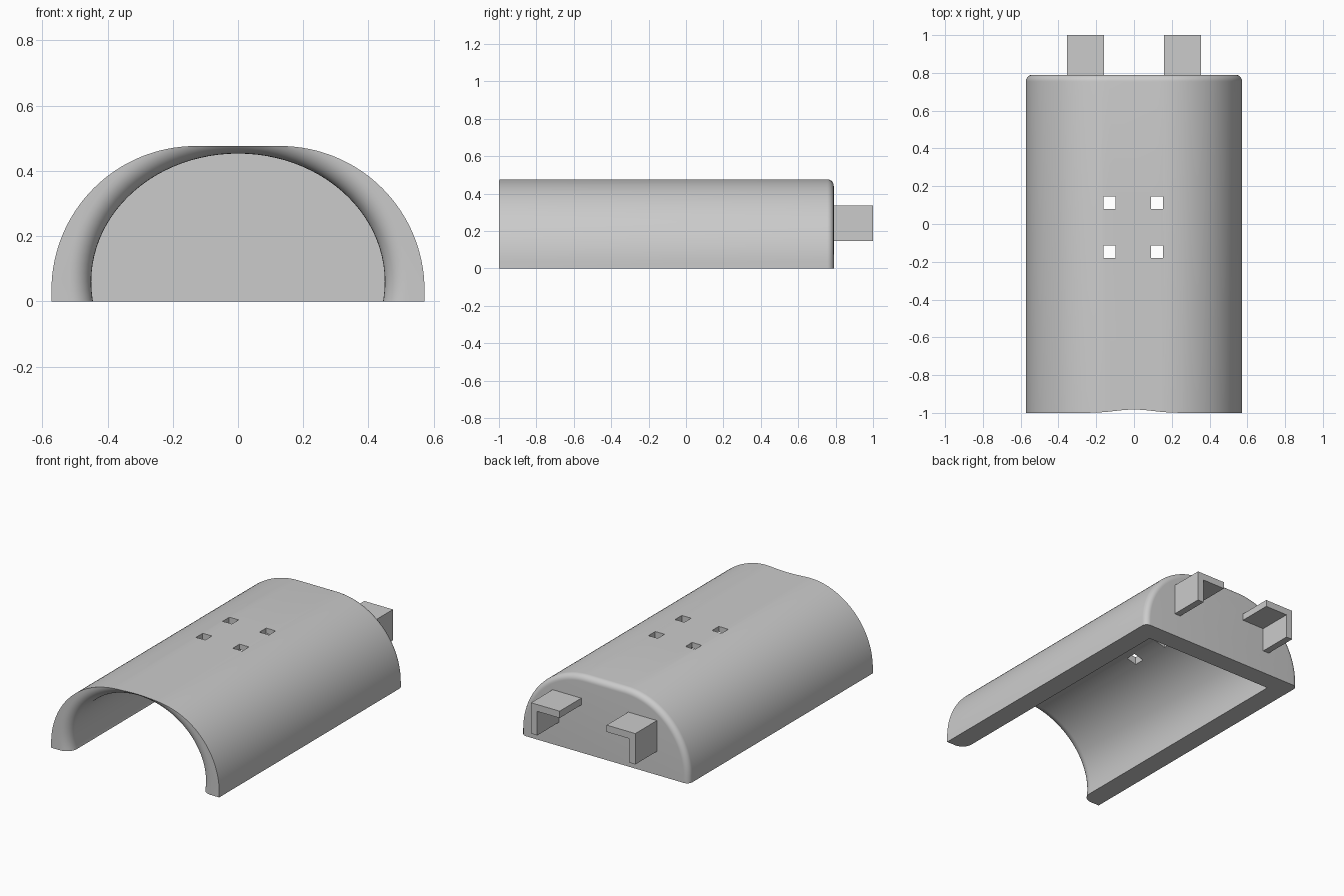
import bpy
import bmesh
from math import sin, cos, pi, radians, sqrt

old = bpy.data.objects.get("Cube")
if old:
    bpy.data.objects.remove(old, do_unlink=True)

grey = bpy.data.materials.new("plain grey")
grey.use_nodes = True
colour = (0.6, 0.6, 0.6, 1)
grey.diffuse_color = colour
grey.node_tree.nodes["Principled BSDF"].inputs["Base Color"].default_value = colour

FRONT, BACK, INNER_BACK = -1.0, 0.79, 0.67
FILLET, ROUND = 0.068, 0.035


def make_object(name, bm):
    bmesh.ops.recalc_face_normals(bm, faces=bm.faces[:])
    mesh = bpy.data.meshes.new(name)
    bm.to_mesh(mesh)
    bm.free()
    mesh.materials.append(grey)
    obj = bpy.data.objects.new(name, mesh)
    bpy.context.collection.objects.link(obj)
    return obj


def loft(name, sections):
    """Skin a list of (y, [(x, z), ...]) sections and cap both ends."""
    bm = bmesh.new()
    rings = [[bm.verts.new((x, y, z)) for x, z in pts] for y, pts in sections]
    for a, b in zip(rings, rings[1:]):
        for i in range(len(a)):
            j = (i + 1) % len(a)
            bm.faces.new((a[i], a[j], b[j], b[i]))
    bm.faces.new(rings[0])
    bm.faces.new(rings[-1])
    return make_object(name, bm)


def add_box(bm, x, y, z):
    """Add a box from three (low, high) ranges."""
    cube = bmesh.ops.create_cube(bm, size=1)["verts"]
    for v in cube:
        v.co = [r[0] if c < 0 else r[1] for c, r in zip(v.co, (x, y, z))]


def arch(inset):
    """Outer section: two arcs joined by a flat top, inset from the outside."""
    flat, low, radius, steps = 0.13, 0.034, 0.442 - inset, 32
    right = [(flat + radius * cos(t), low + radius * sin(t))
             for t in (pi / 2 * i / steps for i in range(steps + 1))]
    right.insert(0, (flat + radius, 0))
    return right + [(-x, z) for x, z in reversed(right)]


def bore(grow):
    """Inner section: a full ellipse, grown outward for the rounded lip."""
    n = 96
    return [((0.45 + grow) * cos(2 * pi * i / n), 0.06 + (0.393 + grow) * sin(2 * pi * i / n))
            for i in range(n)]


def cut(target, cutter):
    mod = target.modifiers.new("cut", "BOOLEAN")
    mod.operation = "DIFFERENCE"
    mod.solver = "EXACT"
    mod.object = cutter
    bpy.ops.object.select_all(action="DESELECT")
    bpy.context.view_layer.objects.active = target
    target.select_set(True)
    bpy.ops.object.modifier_apply(modifier=mod.name)
    bpy.data.objects.remove(cutter, do_unlink=True)


# Arched shell with a rounded back edge
steps = 8
angles = [pi / 2 * i / steps for i in range(steps + 1)]
shell = loft("arched_shell", [(FRONT, arch(0))] + [
    (BACK - ROUND + ROUND * sin(t), arch(ROUND * (1 - cos(t)))) for t in angles])

# Hollow interior, flaring out in a rounded lip at the front
lip = [(FRONT + FILLET * (1 - cos(t)), bore(FILLET * (1 - sin(t)))) for t in angles]
cut(shell, loft("bore_cutter", [(FRONT - 0.1, bore(FILLET))] + lip + [(INNER_BACK, bore(0))]))

# Four square holes through the top
bm = bmesh.new()
for x in (-0.13, 0.122):
    for y in (-0.146, 0.113):
        add_box(bm, (x - 0.032, x + 0.032), (y - 0.033, y + 0.033), (0.3, 0.6))
cut(shell, make_object("hole_cutter", bm))

bpy.ops.object.shade_smooth_by_angle(angle=radians(30))

# Pair of angled hooks on the back: a top plate and an outer wall
for name, side in (("left_hook", 1), ("right_hook", -1)):
    bm = bmesh.new()
    outline = [(0.16, 0.335), (0.355, 0.335), (0.355, 0.145),
               (0.313, 0.145), (0.313, 0.293), (0.16, 0.293)]
    bm.free()
    loft(name, [(y, [(side * x, z) for x, z in outline]) for y in (BACK - 0.01, 1.0)])
